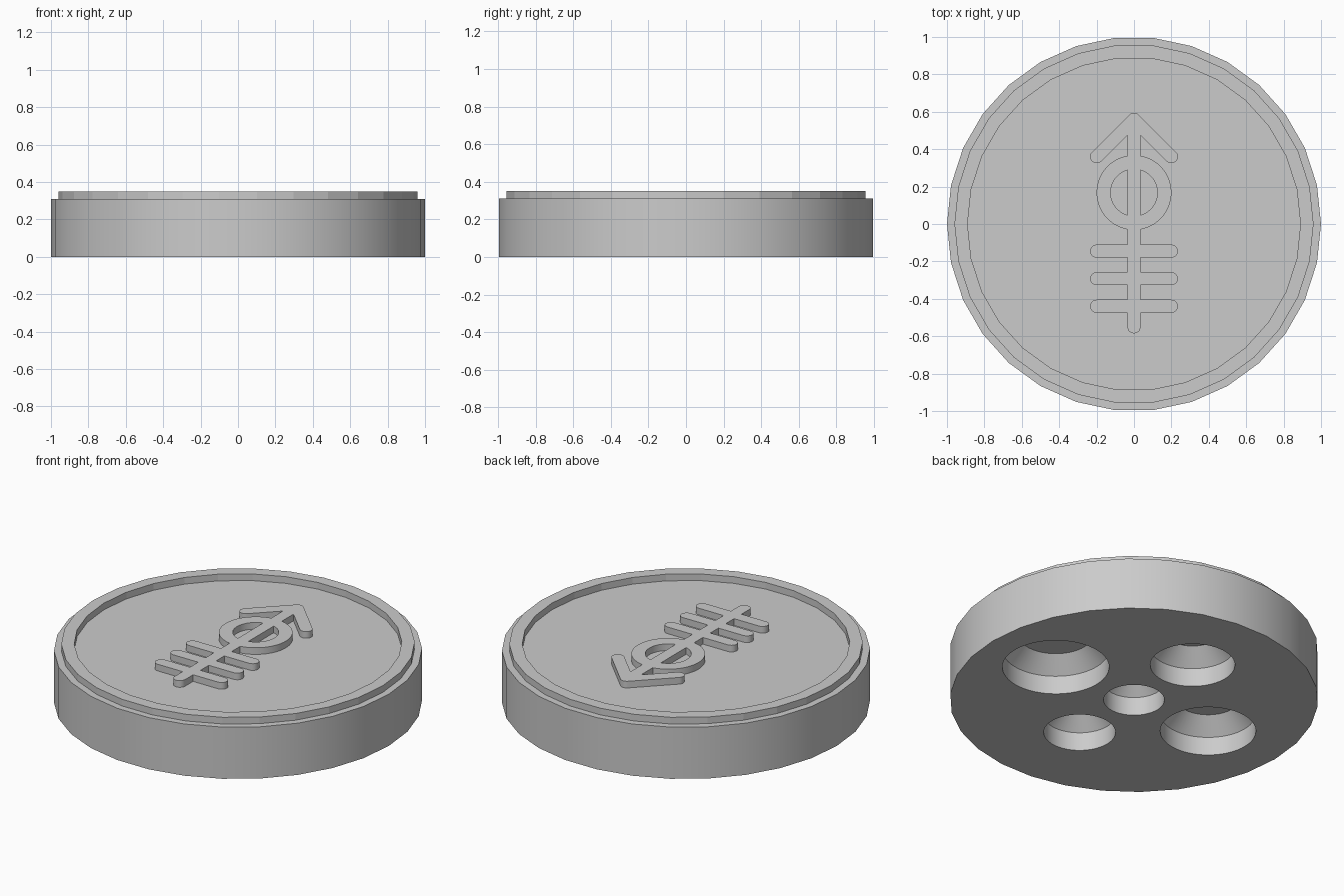
import bpy, bmesh
from math import sin, cos, pi, atan2

cube = bpy.data.objects.get("Cube")
if cube:
    bpy.data.objects.remove(cube, do_unlink=True)

FLOOR, TOP = 0.31, 0.35
HALF = 0.035   # half width of every raised stroke

gray = bpy.data.materials.new("matte gray")
gray.use_nodes = True
gray.diffuse_color = (0.6, 0.6, 0.6, 1)
for node in gray.node_tree.nodes:
    if node.type == 'BSDF_PRINCIPLED':
        node.inputs["Base Color"].default_value = (0.6, 0.6, 0.6, 1)


def finish(name, bm):
    bmesh.ops.recalc_face_normals(bm, faces=bm.faces)
    mesh = bpy.data.meshes.new(name)
    bm.to_mesh(mesh)
    bm.free()
    mesh.materials.append(gray)
    obj = bpy.data.objects.new(name, mesh)
    bpy.context.collection.objects.link(obj)
    return obj


def lathe(name, profile, sides, center=(0, 0), hollow=False):
    """Turn (radius, height) points around z; hollow joins last ring to first."""
    bm = bmesh.new()
    rings = [[bm.verts.new((center[0] + r * cos(2 * pi * i / sides),
                            center[1] + r * sin(2 * pi * i / sides), z))
              for i in range(sides)] for r, z in profile]
    pairs = list(zip(rings, rings[1:]))
    if hollow:
        pairs.append((rings[-1], rings[0]))
    else:
        bm.faces.new(rings[0])
        bm.faces.new(rings[-1])
    for a, b in pairs:
        for i in range(sides):
            j = (i + 1) % sides
            bm.faces.new((a[i], a[j], b[j], b[i]))
    return finish(name, bm)


def stroke(name, p, q, steps=10):
    """Raised bar with round ends from p to q."""
    bm = bmesh.new()
    heading = atan2(q[1] - p[1], q[0] - p[0])
    outline = []
    for end, start in ((q, heading - pi / 2), (p, heading + pi / 2)):
        for i in range(steps + 1):
            a = start + pi * i / steps
            outline.append(bm.verts.new((end[0] + HALF * cos(a), end[1] + HALF * sin(a), FLOOR - 0.01)))
    face = bm.faces.new(outline)
    new = bmesh.ops.extrude_face_region(bm, geom=[face])["geom"]
    lift = [v for v in new if isinstance(v, bmesh.types.BMVert)]
    bmesh.ops.translate(bm, verts=lift, vec=(0, 0, TOP - FLOOR + 0.01))
    return finish(name, bm)


def activate(obj):
    bpy.ops.object.select_all(action='DESELECT')
    obj.select_set(True)
    bpy.context.view_layer.objects.active = obj


def combine(obj, tool, operation):
    activate(obj)
    mod = obj.modifiers.new("combine", 'BOOLEAN')
    mod.operation = operation
    mod.solver = 'EXACT'
    mod.object = tool
    bpy.ops.object.modifier_apply(modifier=mod.name)
    bpy.data.objects.remove(tool, do_unlink=True)


def smooth(obj):
    activate(obj)
    bpy.ops.object.shade_smooth_by_angle(angle=pi / 6)


# Disc body with five chamfered pockets underneath
body = lathe("disc_body", [(1, 0), (1, FLOOR)], 30)
pockets = [(0.165, 0, 0), (0.29, 1, 0), (0.23, 0, 1), (0.26, -1, 0), (0.195, 0, -1)]
for radius, dx, dy in pockets:
    reach = 0.265 + radius
    cutter = lathe("pocket_cutter", [(radius, -0.05), (radius, 0.11), (radius - 0.09, 0.2)],
                   64, (dx * reach, dy * reach))
    cutter.hide_render = True
    combine(body, cutter, 'DIFFERENCE')
smooth(body)

# Faceted raised rim
lathe("raised_rim", [(0.96, FLOOR), (0.96, TOP), (0.89, TOP), (0.89, FLOOR)], 30, hollow=True)

# Raised arrow relief: stem, crossbars, arrowhead and ring
relief = stroke("arrow_relief", (0, -0.55), (0, 0.55))
parts = [stroke("crossbar", (-0.2, y), (0.2, y)) for y in (-0.145, -0.292, -0.44)]
parts += [stroke("arrowhead_arm", (0, 0.56), (side * 0.2, 0.36)) for side in (-1, 1)]
parts.append(lathe("ring", [(0.2, FLOOR - 0.01), (0.2, TOP), (0.125, TOP), (0.125, FLOOR - 0.01)],
                   64, (0, 0.168), hollow=True))
for part in parts:
    combine(relief, part, 'UNION')
smooth(relief)
